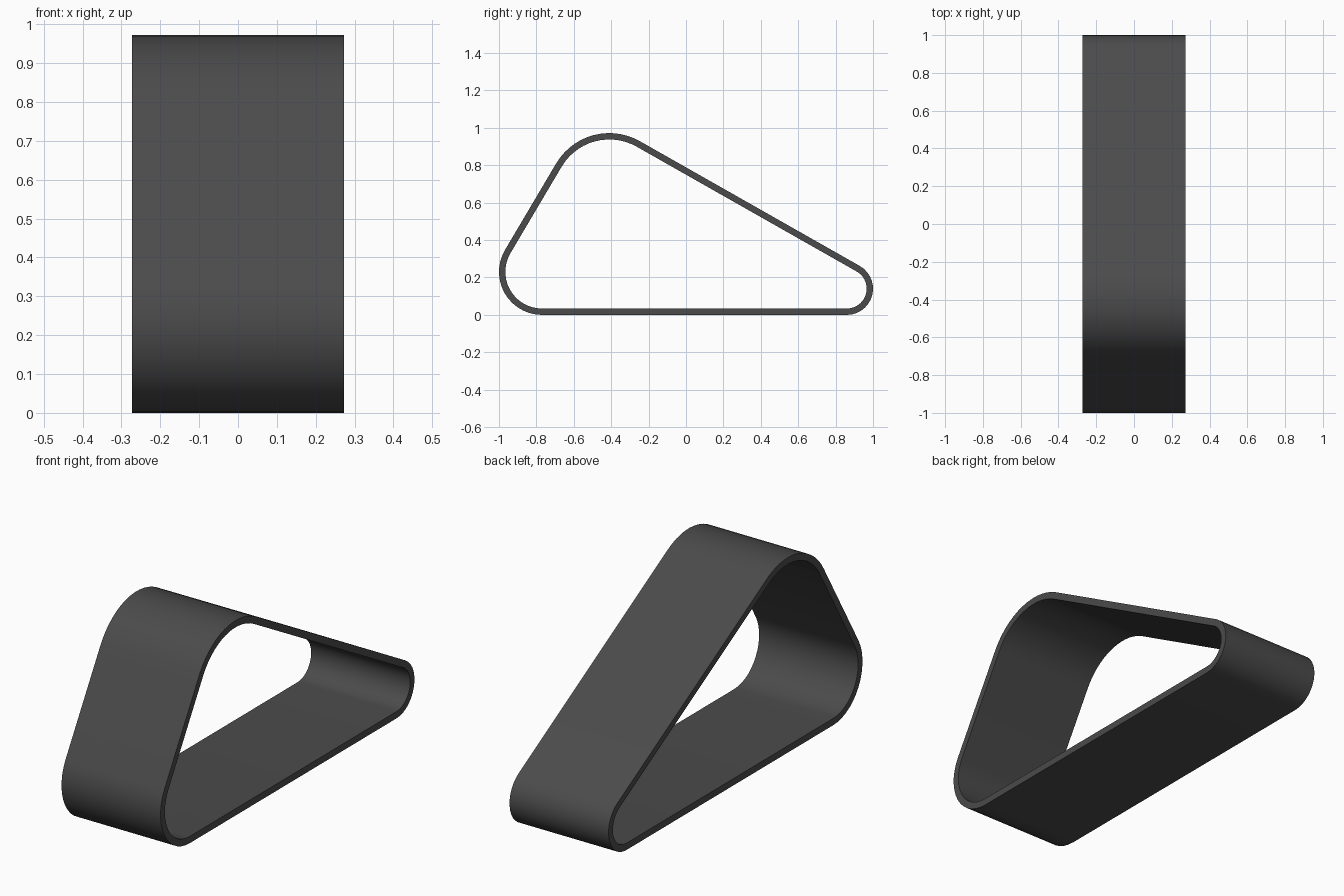
import bpy, bmesh, math

if "Cube" in bpy.data.objects:
    bpy.data.objects.remove(bpy.data.objects["Cube"])

HALF_WIDTH = 0.273
THICKNESS = 0.034
STEPS = 14
# corner rollers of the belt path: y, z, outer radius (counter-clockwise)
CORNERS = [(-0.77, 0.23, 0.23), (0.86, 0.14, 0.14), (-0.41, 0.642, 0.33)]


def tangent_angle(a, b):
    """Direction of the outward normal of the straight run from a to b."""
    dy, dz = b[0] - a[0], b[1] - a[1]
    return math.atan2(dz, dy) - math.acos((a[2] - b[2]) / math.hypot(dy, dz))


def belt_profile(inset):
    """Closed outline wrapped around the corners, moved inward by inset."""
    points = []
    for i, c in enumerate(CORNERS):
        start = tangent_angle(CORNERS[i - 1], c)
        end = tangent_angle(c, CORNERS[(i + 1) % 3])
        sweep = (end - start) % math.tau
        for k in range(STEPS + 1):
            t = start + sweep * k / STEPS
            r = c[2] - inset
            points.append((c[0] + r * math.cos(t), c[1] + r * math.sin(t)))
    return points


# hollow belt: outer and inner walls joined by flat rims
bm = bmesh.new()
rings = []
for x, inset in ((-HALF_WIDTH, 0), (HALF_WIDTH, 0),
                 (HALF_WIDTH, THICKNESS), (-HALF_WIDTH, THICKNESS)):
    rings.append([bm.verts.new((x, y, z)) for y, z in belt_profile(inset)])
n = len(rings[0])
for r in range(4):
    a, b = rings[r], rings[(r + 1) % 4]
    for i in range(n):
        j = (i + 1) % n
        bm.faces.new((a[i], a[j], b[j], b[i]))
bmesh.ops.recalc_face_normals(bm, faces=bm.faces)
mesh = bpy.data.meshes.new("track_belt")
bm.to_mesh(mesh)
bm.free()

rubber = bpy.data.materials.new("dark grey rubber")
rubber.diffuse_color = (0.07, 0.07, 0.07, 1)
rubber.use_nodes = True
rubber.node_tree.nodes["Principled BSDF"].inputs["Base Color"].default_value = rubber.diffuse_color
mesh.materials.append(rubber)

belt = bpy.data.objects.new("track_belt", mesh)
bpy.context.collection.objects.link(belt)
bpy.context.view_layer.objects.active = belt
belt.select_set(True)
bpy.ops.object.shade_smooth_by_angle(angle=math.radians(30))
